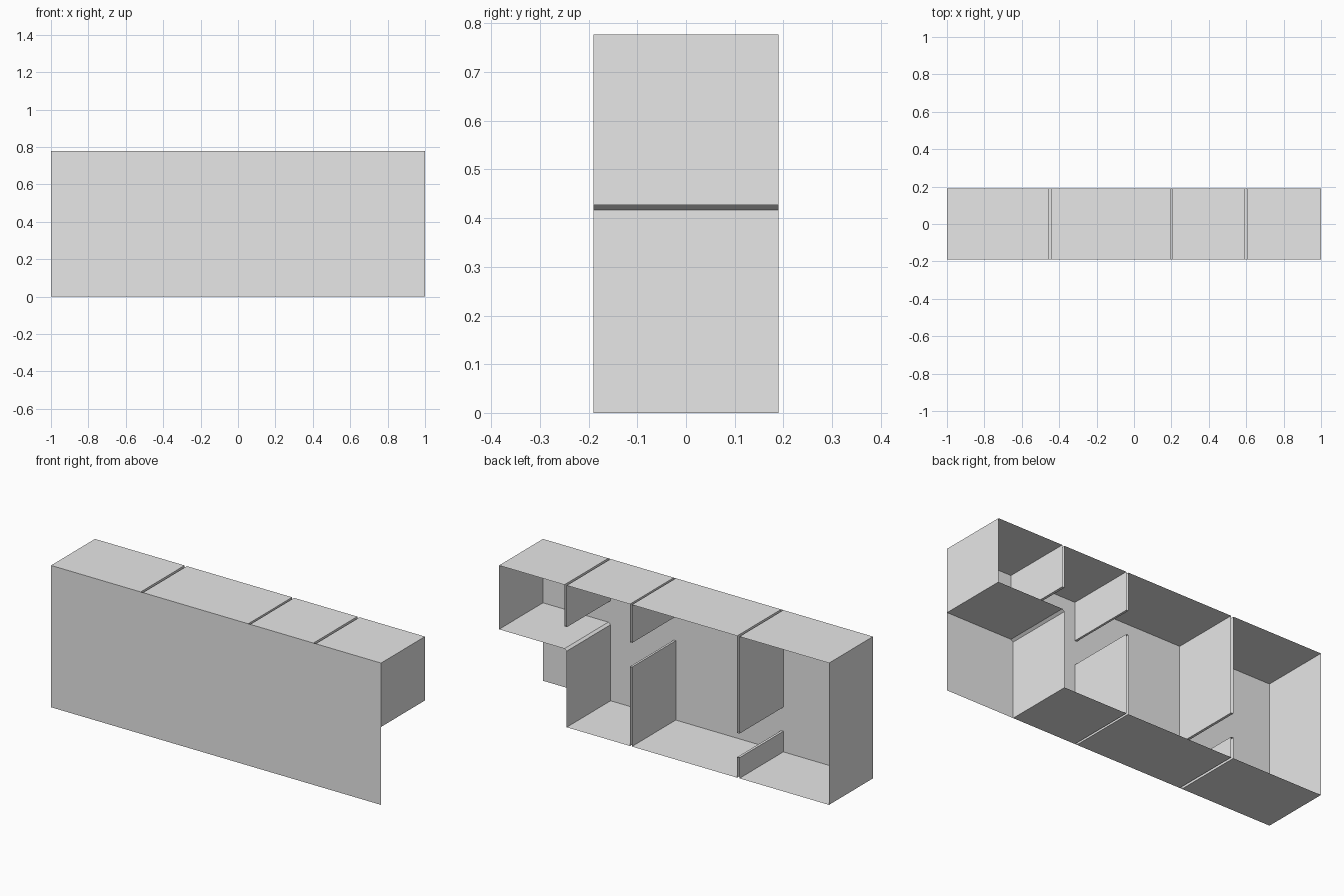
import bpy
import bmesh

cube = bpy.data.objects.get("Cube")
if cube:
    bpy.data.objects.remove(cube, do_unlink=True)

HEIGHT = 0.777
DEPTH = 0.19

grey = bpy.data.materials.new("plain_grey")
grey.use_nodes = True
grey.diffuse_color = (0.8, 0.8, 0.8, 1)
grey.node_tree.nodes["Principled BSDF"].inputs["Base Color"].default_value = (0.8, 0.8, 0.8, 1)


def add_object(name, bm):
    mesh = bpy.data.meshes.new(name)
    bm.to_mesh(mesh)
    bm.free()
    mesh.materials.append(grey)
    obj = bpy.data.objects.new(name, mesh)
    bpy.context.collection.objects.link(obj)
    return obj


def add_sheet(name, path):
    """Extrude an x-z path from the front panel to the open back."""
    bm = bmesh.new()
    rows = [[bm.verts.new((x, y, z)) for x, z in path] for y in (-DEPTH, DEPTH)]
    front, back = rows
    for i in range(len(path) - 1):
        bm.faces.new((front[i], front[i + 1], back[i + 1], back[i]))
    return add_object(name, bm)


# Front panel closing every compartment
bm = bmesh.new()
bm.faces.new([bm.verts.new((x, -DEPTH, z))
              for x, z in ((-1, 0), (1, 0), (1, HEIGHT), (-1, HEIGHT))])
add_object("front_panel", bm)

# Hollow dividers: left face, right face, bottom and top of the opening
LOW = (-0.457, -0.443, 0.113, 0.245)
MID = (0.195, 0.207, 0.435, 0.567)
HIGH = (0.59, 0.604, 0.417, 0.548)
SHELF = 0.427

# Upper shell: ceiling dipping down around each divider above its opening
upper = [(-1, HEIGHT)]
for left, right, _, top in (LOW, MID, HIGH):
    upper += [(left, HEIGHT), (left, top), (right, top), (right, HEIGHT)]
upper += [(1, HEIGHT), (1, SHELF)]
add_sheet("ceiling_and_upper_dividers", upper)

# Lower shell: floor rising around each divider below its opening
lower = [(-1, HEIGHT), (-1, 0)]
for left, right, bottom, _ in (LOW, MID):
    lower += [(left, 0), (left, bottom), (right, bottom), (right, 0)]
lower += [(HIGH[0], 0), (HIGH[0], HIGH[2]), (HIGH[1], SHELF), (1, SHELF)]
add_sheet("floor_and_lower_dividers", lower)
